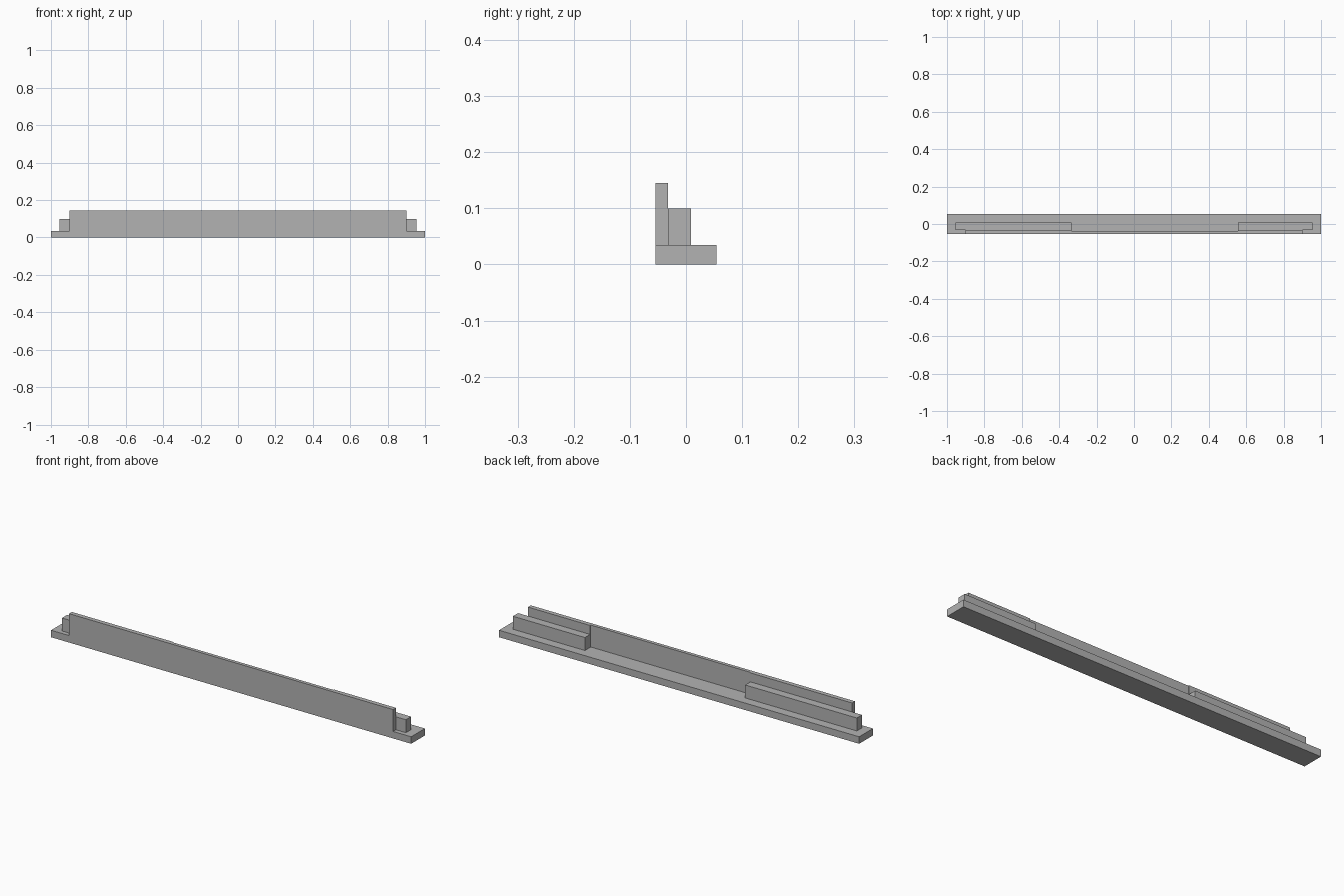
import bpy
import bmesh

cube = bpy.data.objects.get("Cube")
if cube:
    bpy.data.objects.remove(cube, do_unlink=True)

grey = bpy.data.materials.new("plain_grey")
grey.use_nodes = True
colour = (0.45, 0.45, 0.45, 1)
grey.diffuse_color = colour
grey.node_tree.nodes["Principled BSDF"].inputs["Base Color"].default_value = colour


def extrude_plan(name, outline, bottom, top):
    """Raise a plan outline (counter-clockwise x, y points) into a solid."""
    bm = bmesh.new()
    face = bm.faces.new([bm.verts.new((x, y, bottom)) for x, y in outline])
    raised = bmesh.ops.extrude_face_region(bm, geom=[face], use_keep_orig=True)
    verts = [v for v in raised["geom"] if isinstance(v, bmesh.types.BMVert)]
    bmesh.ops.translate(bm, verts=verts, vec=(0, 0, top - bottom))
    bmesh.ops.recalc_face_normals(bm, faces=bm.faces)
    mesh = bpy.data.meshes.new(name)
    bm.to_mesh(mesh)
    bm.free()
    mesh.materials.append(grey)
    obj = bpy.data.objects.new(name, mesh)
    bpy.context.collection.objects.link(obj)
    return obj


def rect(x0, x1, y0, y1):
    return [(x0, y0), (x1, y0), (x1, y1), (x0, y1)]


FRONT, BACK = -0.0545, 0.0545
WALL_BACK, RECESS = -0.032, -0.037
BLOCK_BACK = 0.009
BASE_TOP, BLOCK_TOP, WALL_TOP = 0.035, 0.10, 0.145
GAP_RIGHT, GAP_LEFT = -0.335, 0.555

# Flat base strip
extrude_plan("base_plate", rect(-1, 1, FRONT, BACK), 0, BASE_TOP)

# Front wall, slightly thinner between the two blocks
wall = [(-0.9, FRONT), (0.9, FRONT), (0.9, WALL_BACK),
        (GAP_LEFT, WALL_BACK), (GAP_LEFT, RECESS),
        (GAP_RIGHT, RECESS), (GAP_RIGHT, WALL_BACK), (-0.9, WALL_BACK)]
extrude_plan("front_wall", wall, BASE_TOP, WALL_TOP)

# Blocks behind the wall, long on the right and short on the left
for name, x0, x1 in (("right_block", -0.955, GAP_RIGHT),
                     ("left_block", GAP_LEFT, 0.955)):
    extrude_plan(name, rect(x0, x1, WALL_BACK, BLOCK_BACK), BASE_TOP, BLOCK_TOP)
